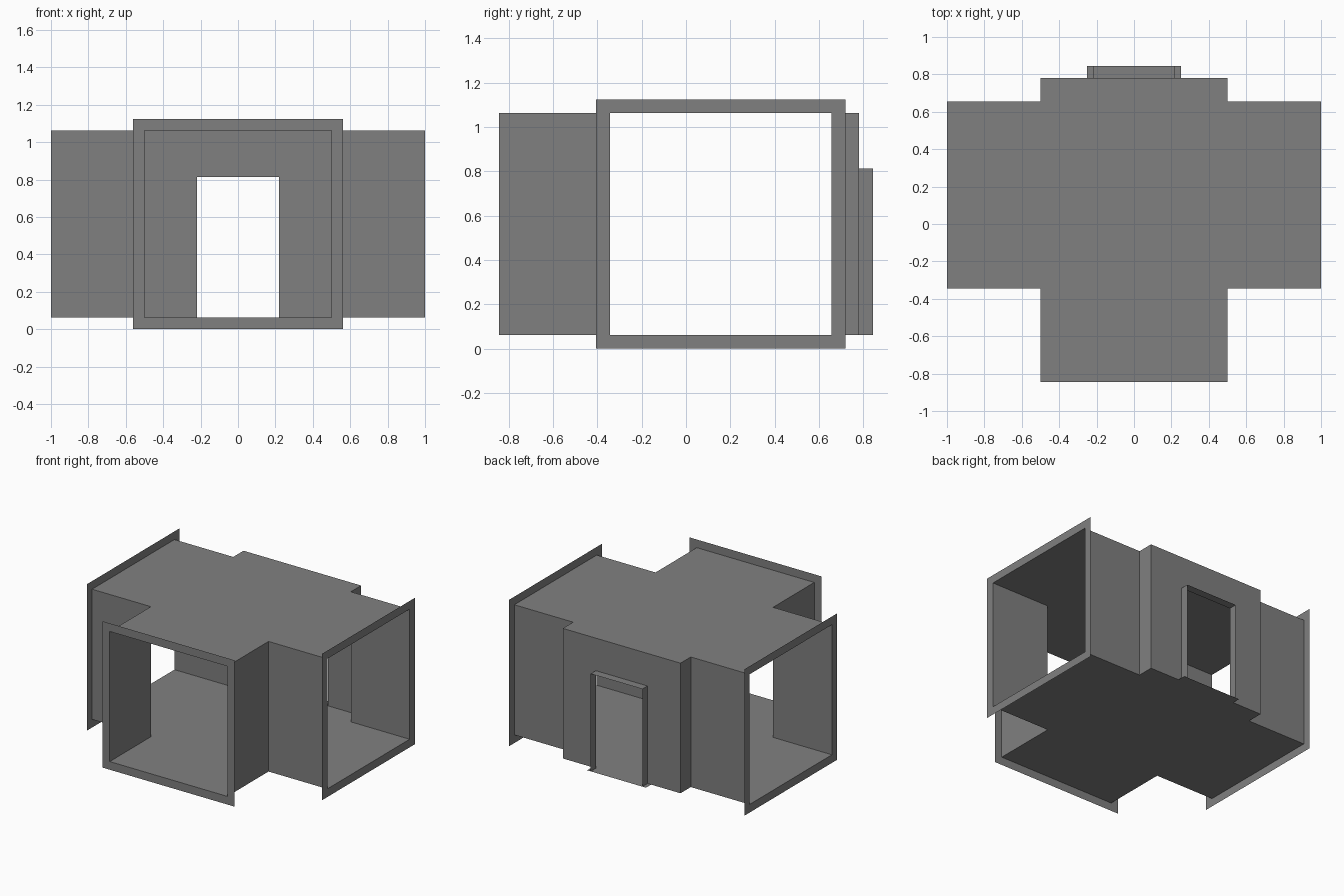
import bpy

if "Cube" in bpy.data.objects:
    bpy.data.objects.remove(bpy.data.objects["Cube"])

U = 1 / 16                                   # modelling grid step
FLOOR, CEIL, DOOR_TOP = U, 17 * U, 13 * U    # heights
FRONT, SIDE_F, SIDE_B, BACK, STEP = -13.5 * U, -5.5 * U, 10.5 * U, 12.5 * U, 13.5 * U
HALL, DOOR, SILL = 0.5, 0.22, 0.25           # half widths

# Dark grey for every part
grey = bpy.data.materials.new("dark_grey")
grey.diffuse_color = (0.216, 0.216, 0.216, 1)
grey.use_nodes = True
grey.node_tree.nodes["Principled BSDF"].inputs["Base Color"].default_value = grey.diffuse_color


def sheet(name, verts, faces):
    """Thin surface made of flat polygons."""
    mesh = bpy.data.meshes.new(name)
    mesh.from_pydata(verts, [], faces)
    mesh.update()
    mesh.materials.append(grey)
    obj = bpy.data.objects.new(name, mesh)
    bpy.context.collection.objects.link(obj)
    return obj


def walls(name, path, z0, z1):
    """Upright sheet following a plan path."""
    n = len(path)
    verts = [(x, y, z) for z in (z0, z1) for x, y in path]
    return sheet(name, verts, [(i, i + 1, n + i + 1, n + i) for i in range(n - 1)])


def flange(name, a0, a1, place):
    """Flat square ring around an open end; place maps (along, z) to 3D."""
    def rect(g):
        return [(a0 - g, FLOOR - g), (a1 + g, FLOOR - g), (a1 + g, CEIL + g), (a0 - g, CEIL + g)]
    verts = [place(a, z) for a, z in rect(0) + rect(U)]
    return sheet(name, verts, [(i, 4 + i, 4 + (i + 1) % 4, (i + 1) % 4) for i in range(4)])


# Floor and ceiling share the cross-shaped plan
right_half = [(HALL, FRONT), (HALL, SIDE_F), (1, SIDE_F), (1, SIDE_B), (HALL, SIDE_B), (HALL, BACK)]
plan = right_half + [(-x, y) for x, y in reversed(right_half)]
order = tuple(range(len(plan)))
sheet("floor", [(x, y, FLOOR) for x, y in plan], [order])
sheet("ceiling", [(x, y, CEIL) for x, y in plan], [order[::-1]])

# Side walls and open-end flanges, mirrored left and right
for s, side in ((1, "right"), (-1, "left")):
    walls(side + "_front_wall", [(s * x, y) for x, y in right_half[:3]][::-s], FLOOR, CEIL)
    walls(side + "_back_wall", [(s * x, y) for x, y in right_half[3:]][::-s], FLOOR, CEIL)
    flange(side + "_flange", SIDE_F, SIDE_B, lambda a, z: (s, a, z))
flange("front_flange", -HALL, HALL, lambda a, z: (a, FRONT, z))

# Back wall with the doorway cut out
outer = [(-HALL, FLOOR), (-HALL, CEIL), (HALL, CEIL), (HALL, FLOOR)]
inner = [(-DOOR, FLOOR), (-DOOR, DOOR_TOP), (DOOR, DOOR_TOP), (DOOR, FLOOR)]
sheet("door_wall", [(x, BACK, z) for x, z in outer + inner],
      [(i, i + 1, i + 5, i + 4) for i in range(3)])

# Door lining: jambs and lintel projecting from the wall
sheet("door_lining", [(x, y, z) for y in (BACK, STEP) for x, z in inner],
      [(i, i + 1, i + 5, i + 4) for i in range(3)])

# Doorstep, slightly wider than the opening
sheet("doorstep", [(-SILL, BACK, FLOOR), (SILL, BACK, FLOOR), (SILL, STEP, FLOOR), (-SILL, STEP, FLOOR)],
      [(0, 1, 2, 3)])
